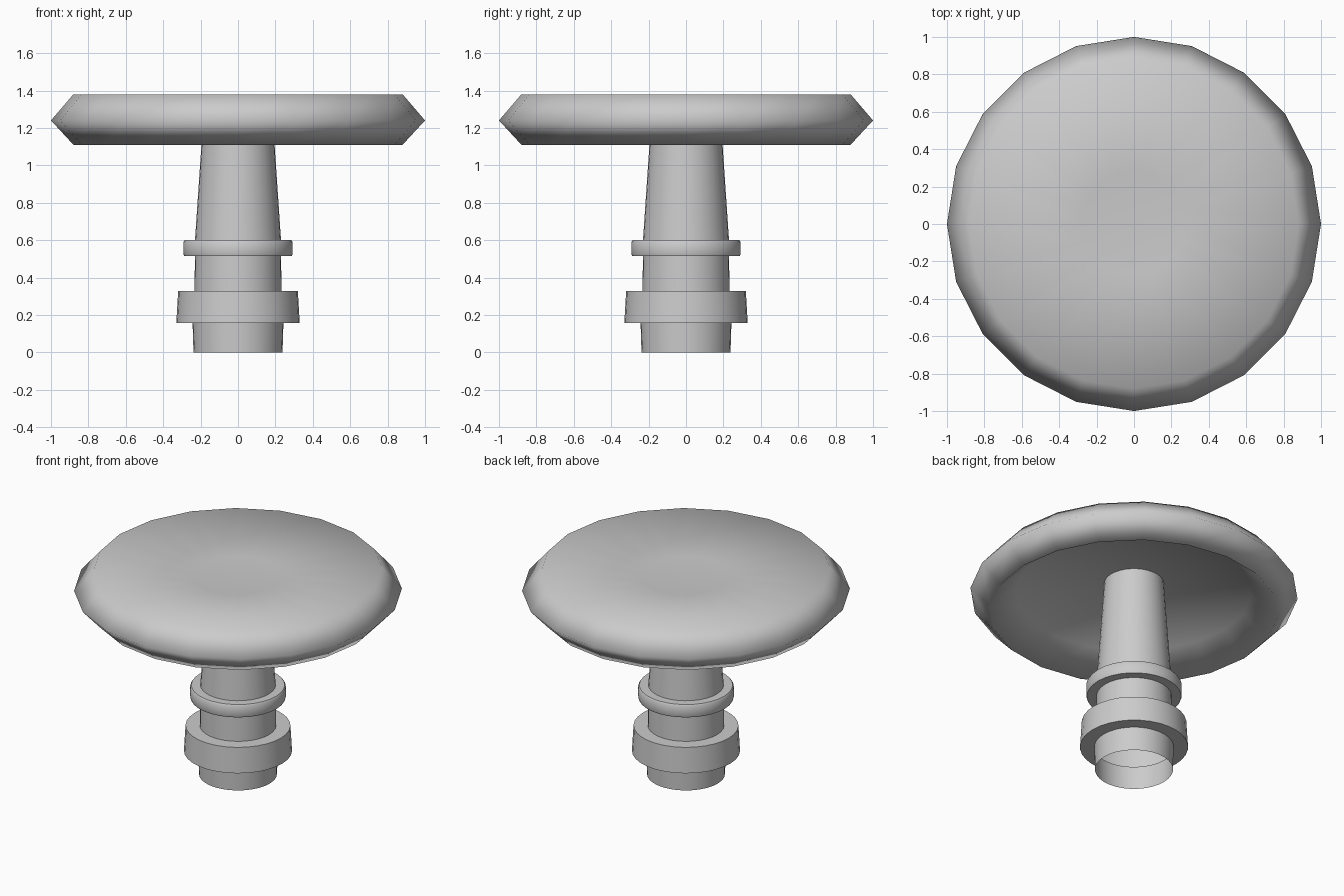
import bpy, bmesh, math

if "Cube" in bpy.data.objects:
    bpy.data.objects.remove(bpy.data.objects["Cube"])


def lathe(name, profile, sides, angle):
    """Revolve (radius, height) points about z; radius 0 becomes a pole."""
    bm = bmesh.new()
    rings = []
    for r, z in profile:
        if r == 0:
            rings.append([bm.verts.new((0, 0, z))] * sides)
        else:
            rings.append([bm.verts.new((r * math.cos(2 * math.pi * i / sides),
                                        r * math.sin(2 * math.pi * i / sides), z))
                          for i in range(sides)])
    for low, high in zip(rings, rings[1:]):
        for i in range(sides):
            j = (i + 1) % sides
            corners = list(dict.fromkeys((low[i], low[j], high[j], high[i])))
            bm.faces.new(corners)
    mesh = bpy.data.meshes.new(name)
    bm.to_mesh(mesh)
    bm.free()
    obj = bpy.data.objects.new(name, mesh)
    bpy.context.collection.objects.link(obj)
    bpy.ops.object.select_all(action='DESELECT')
    obj.select_set(True)
    bpy.context.view_layer.objects.active = obj
    bpy.ops.object.shade_smooth_by_angle(angle=math.radians(angle))
    return obj


# Stem with two collars, open at the bottom
lathe("stem", [(0.238, 0), (0.243, 0.158), (0.33, 0.158), (0.32, 0.328),
               (0.233, 0.328), (0.23, 0.515), (0.288, 0.515), (0.292, 0.525),
               (0.292, 0.59), (0.285, 0.60), (0.23, 0.60), (0.182, 1.31)], 32, 35)

# Dished disc: hollow underside, angular rim, shallow top
lathe("disc", [(0.18, 1.31), (0.72, 1.25), (0.88, 1.11), (1.0, 1.24),
               (0.88, 1.38), (0.28, 1.337), (0, 1.335)], 20, 120)
